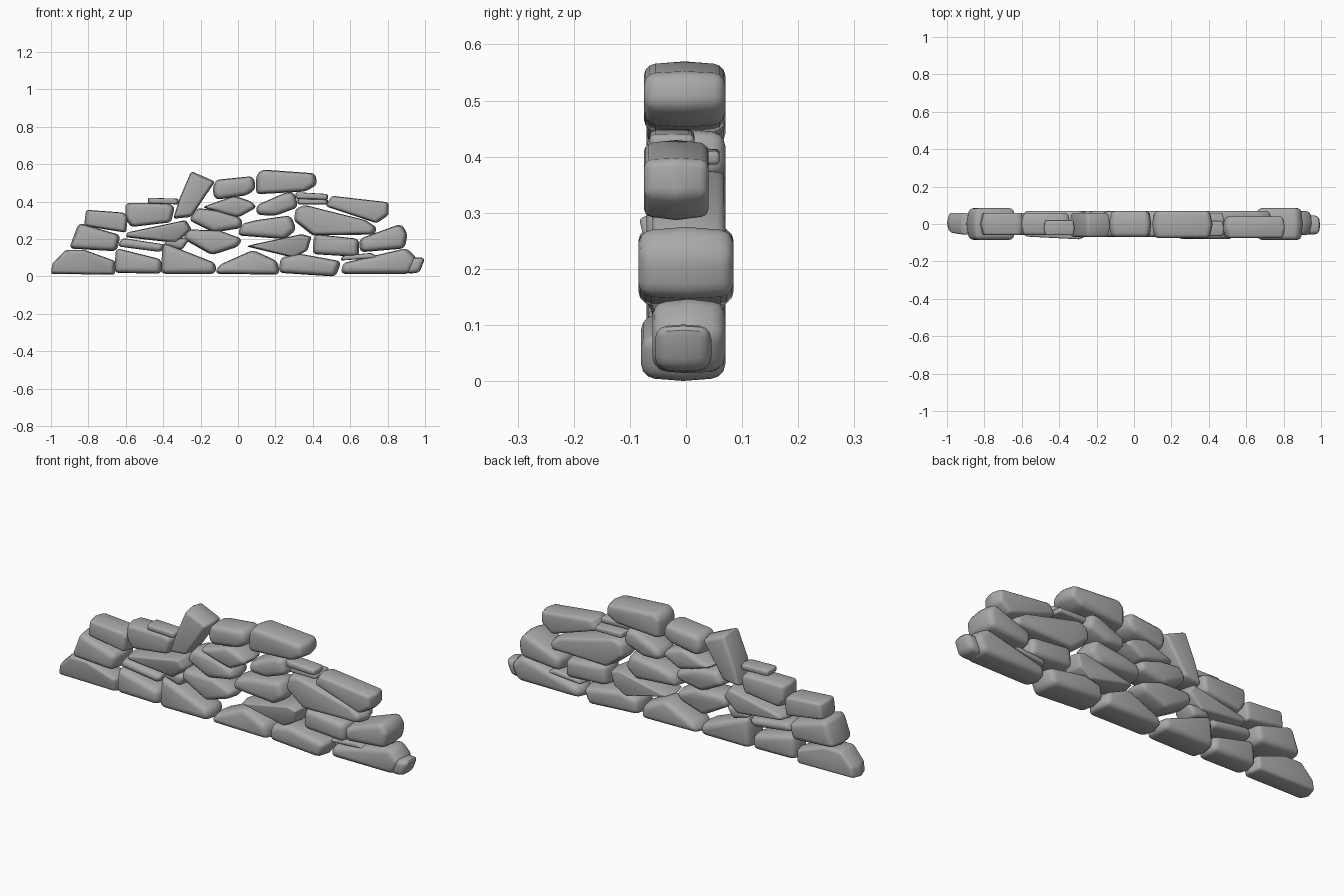
import bpy, bmesh
from mathutils import Vector

cube = bpy.data.objects.get("Cube")
if cube:
    bpy.data.objects.remove(cube)

grey = bpy.data.materials.new("stone_grey")
grey.use_nodes = True
grey.diffuse_color = (.4, .4, .4, 1)
grey.node_tree.nodes["Principled BSDF"].inputs["Base Color"].default_value = grey.diffuse_color


def stone(name, *outline, front=-.07, back=.07, rounding=.024, lean=0):
    """Extrude an x-z outline through the wall as a bulging, rounded stone."""
    pts = [Vector((x, 0, z)) for x, z in outline]
    centre = sum(pts, Vector()) / len(pts)
    height = max(p.z for p in pts) - min(p.z for p in pts)
    bm = bmesh.new()
    rings = []
    middle = (front + back) / 2
    for y, size in ((front, .93), (middle, 1.02), (back, .93)):
        ring = []
        for p in pts:
            q = centre + (p - centre) * size
            # lean makes the top of the front face jut forward
            q.y = y - (lean * (q.z - centre.z) if y == front else 0)
            ring.append(bm.verts.new(q))
        rings.append(ring)
    n = len(pts)
    bm.faces.new(rings[0])
    bm.faces.new(list(reversed(rings[-1])))
    for near, far in zip(rings, rings[1:]):
        for i in range(n):
            j = (i + 1) % n
            bm.faces.new((near[j], near[i], far[i], far[j]))
    bmesh.ops.recalc_face_normals(bm, faces=bm.faces)
    edges = [e for e in bm.edges if e.calc_face_angle() > .4]
    bmesh.ops.bevel(bm, geom=edges, offset=min(rounding, height * .25), segments=3,
                    profile=.5, affect='EDGES', clamp_overlap=True)
    mesh = bpy.data.meshes.new(name)
    bm.to_mesh(mesh)
    bm.free()
    mesh.materials.append(grey)
    mesh.shade_smooth()
    mesh.set_sharp_from_angle(angle=.6)
    obj = bpy.data.objects.new(name, mesh)
    bpy.context.collection.objects.link(obj)
    return obj


# Base course, from the wall's right end to its left end
stone("base_right_end", (-1, .015), (-.66, .01), (-.655, .08), (-.82, .14), (-.92, .14), (-.99, .07),
      front=-.05, back=.06, rounding=.012, lean=.15)
stone("base_right_outer", (-.66, .02), (-.41, .015), (-.41, .09), (-.65, .15), front=-.06, back=.06)
stone("base_right_inner", (-.41, .015), (-.12, .015), (-.12, .07), (-.4, .18))
stone("base_middle", (-.12, .015), (.22, .01), (.21, .08), (.08, .14), (-.1, .06))
stone("base_left_inner", (.22, .02), (.52, 0), (.55, .08), (.33, .12), (.23, .1), front=-.08)
stone("base_left_outer", (.55, .015), (.92, .015), (.96, .09), (.9, .15), (.56, .07), front=-.06)
stone("base_left_end", (.9, .015), (.97, .02), (1, .1), (.92, .1), front=-.055, back=.045)
stone("base_left_wedge", (.55, .085), (.76, .1), (.71, .125), (.56, .11), front=-.05, back=.06)

# Second course
stone("second_right_end", (-.9, .15), (-.65, .135), (-.63, .22), (-.85, .285),
      front=-.085, back=.085)
stone("second_right_wedge", (-.64, .16), (-.41, .13), (-.39, .17), (-.62, .205), front=-.06, back=.06)
stone("second_right_chip", (-.4, .17), (-.3, .14), (-.26, .2), (-.36, .21), front=-.05, back=.06)
stone("second_right_slab", (-.6, .21), (-.33, .18), (-.25, .25), (-.28, .3), (-.59, .235),
      rounding=.012, lean=.25)
stone("second_middle", (-.29, .2), (-.14, .115), (0, .16), (.02, .2), (-.1, .245), (-.27, .25))
stone("second_left_slab", (.05, .16), (.3, .1), (.37, .14), (.39, .21), (.34, .225), (.08, .17),
      rounding=.012, lean=.2)
stone("second_left_block", (.4, .12), (.645, .105), (.645, .2), (.41, .225), front=-.06)
stone("second_left_end", (.655, .13), (.89, .15), (.905, .23), (.87, .28), (.65, .2),
      front=-.085, back=.085)

# Third course
stone("third_right_end", (-.82, .27), (-.6, .235), (-.59, .32), (-.61, .34), (-.81, .355),
      front=-.06, back=.06)
stone("third_right_block", (-.6, .31), (-.57, .265), (-.36, .29), (-.34, .37), (-.37, .39), (-.6, .39),
      front=-.06, back=.06)
stone("third_middle_right", (-.26, .3), (-.13, .235), (.02, .26), (.02, .31), (-.1, .35), (-.22, .365))
stone("third_middle_left", (0, .22), (.25, .2), (.31, .25), (.28, .325), (.1, .3), (.02, .28))
stone("third_left_slab", (.3, .3), (.4, .22), (.73, .225), (.74, .26), (.68, .3), (.36, .38), (.31, .36),
      front=-.06, rounding=.015)
stone("third_left_end", (.47, .375), (.74, .285), (.805, .33), (.805, .395), (.5, .43),
      front=-.075, back=.04, rounding=.015)

# Fourth course
stone("fourth_right_tile", (-.48, .39), (-.32, .385), (-.32, .415), (-.48, .42), front=-.06, back=.02)
stone("leaning_stone", (-.345, .31), (-.25, .32), (-.125, .505), (-.25, .56), (-.31, .42),
      front=-.07, back=.06, rounding=.014)
stone("fourth_middle_right", (-.19, .37), (-.08, .335), (0, .315), (.1, .37), (.07, .4), (-.02, .43))
stone("fourth_middle_left", (.1, .33), (.2, .325), (.32, .37), (.3, .45), (.25, .445), (.1, .38))
stone("fourth_left_tile", (.31, .415), (.48, .41), (.48, .44), (.31, .45), front=-.065, back=.015)
stone("fourth_left_shim", (.32, .385), (.48, .385), (.48, .41), (.32, .415), front=-.05, back=.06)

# Cap stones
stone("cap_right", (-.135, .46), (-.12, .41), (.05, .435), (.095, .47), (.08, .535), (-.12, .515))
stone("cap_left", (.1, .44), (.36, .455), (.42, .49), (.41, .55), (.13, .57), (.1, .54),
      front=-.075)
